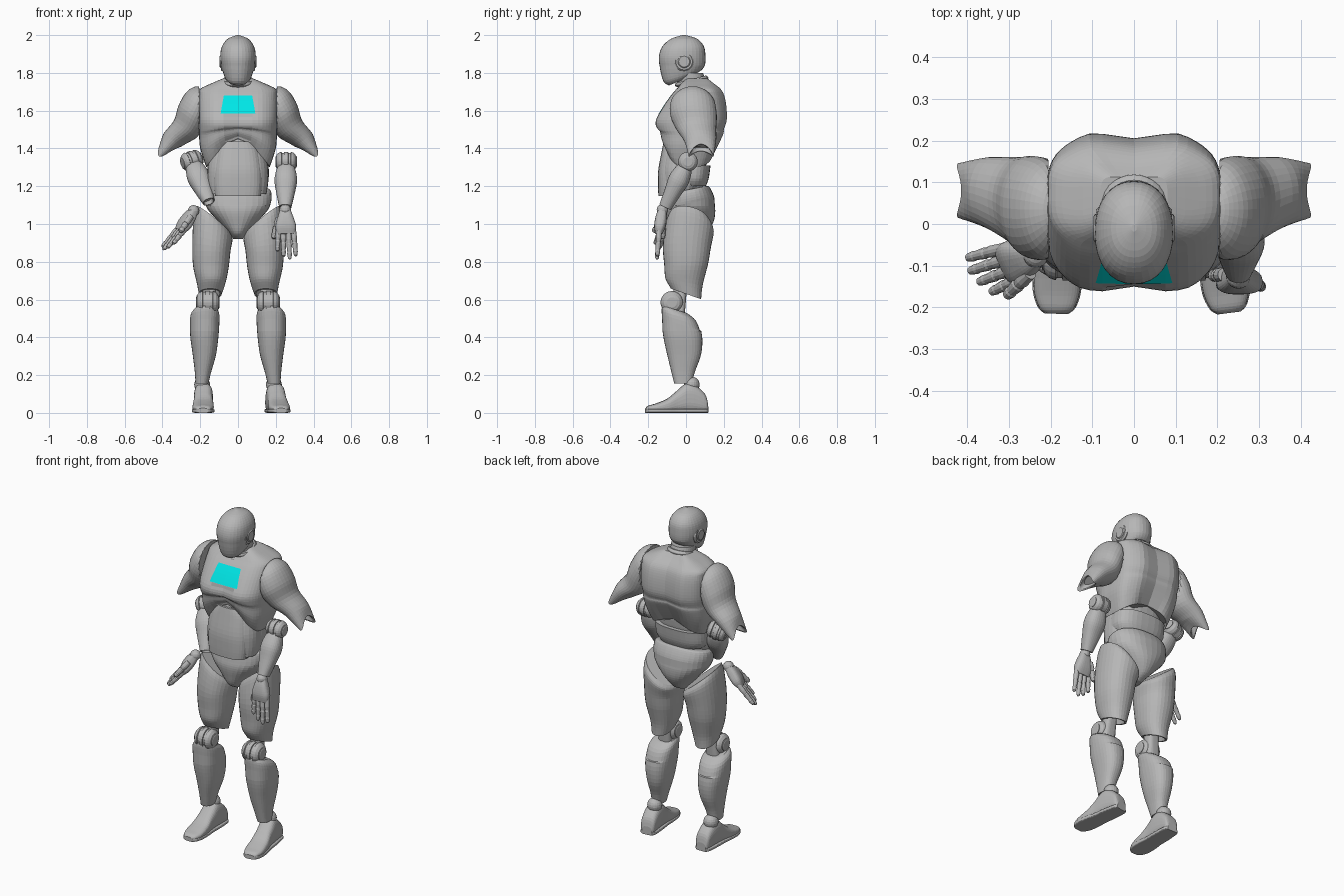
import bpy, bmesh, math
from mathutils import Matrix, Vector

if "Cube" in bpy.data.objects:
    bpy.data.objects.remove(bpy.data.objects["Cube"], do_unlink=True)


def material(name, colour):
    mat = bpy.data.materials.new(name)
    mat.use_nodes = True
    mat.diffuse_color = colour
    mat.node_tree.nodes["Principled BSDF"].inputs["Base Color"].default_value = colour
    return mat


GREY = material("body grey", (0.47, 0.47, 0.47, 1))
CYAN = material("cyan panel", (0.0, 0.8, 0.8, 1))
MIRROR = Matrix.Diagonal((-1, 1, 1, 1))
SIDES = (("left", Matrix.Identity(4)), ("right", MIRROR))


def spline(keys, steps):
    """Smooth rows of numbers with a Catmull-Rom curve."""
    rows = [Vector(k) for k in keys]
    padded = [rows[0]] + rows + [rows[-1]]
    result = []
    for a, b, c, d in zip(padded, padded[1:], padded[2:], padded[3:]):
        for i in range(steps):
            t = i / steps
            result.append(b + (c - a) * t / 2 + (a * 2 - b * 5 + c * 4 - d) * t * t / 2
                          + (b * 3 - a - c * 3 + d) * t ** 3 / 2)
    return result + [rows[-1]]


def loft(name, keys, mat=None, power=2.0, steps=4, warp=None, hollow=0.0, sides=32):
    """Skin superellipse rings; each key is (height, centre x, centre y, radius x, radius y)."""
    mat = mat or Matrix.Identity(4)
    rows = spline(keys, steps)
    if hollow:
        h, cx, cy, rx, ry = rows[-1]
        for depth, scale in ((0, 0.85), (hollow, 0.7)):
            rows.append(Vector((h + depth, cx, cy, rx * scale, ry * scale)))
    bm = bmesh.new()
    rings = []
    for h, cx, cy, rx, ry in rows:
        ring = []
        for i in range(sides):
            angle = math.tau * i / sides
            c, s = math.cos(angle), math.sin(angle)
            p = Vector((cx + rx * math.copysign(abs(c) ** (2 / power), c),
                        cy + ry * math.copysign(abs(s) ** (2 / power), s), h))
            ring.append(bm.verts.new(mat @ (warp(p) if warp else p)))
        rings.append(ring)
    for low, high in zip(rings, rings[1:]):
        for i in range(sides):
            j = (i + 1) % sides
            bm.faces.new((low[i], low[j], high[j], high[i]))
    bm.faces.new(rings[0])
    bm.faces.new(rings[-1])
    bmesh.ops.recalc_face_normals(bm, faces=bm.faces)
    mesh = bpy.data.meshes.new(name)
    bm.to_mesh(mesh)
    bm.free()
    mesh.materials.append(GREY)
    obj = bpy.data.objects.new(name, mesh)
    bpy.context.collection.objects.link(obj)
    return obj


def frame(origin, target, side):
    """Matrix whose z runs from origin to target and whose x leans to side."""
    z = (Vector(target) - Vector(origin)).normalized()
    y = z.cross(Vector(side)).normalized()
    x = y.cross(z)
    return Matrix.Translation(origin) @ Matrix((x, y, z)).transposed().to_4x4()


HUB = ((-1, 0.55), (-0.96, 0.65), (-0.94, 0.65), (-0.94, 0.85), (-0.85, 1), (-0.5, 1))
BARREL = ((-1, 0.45), (-0.95, 0.6), (-0.9, 0.6), (-0.88, 0.7), (-0.7, 0.9), (-0.45, 1), (-0.4, 0.9), (-0.2, 0.9), (-0.18, 1))


def drum(name, centre, axis, radius, half, profile, mat=None):
    """Round joint along an axis, symmetrical about its centre."""
    place = (mat or Matrix.Identity(4)) @ frame(centre, Vector(centre) + Vector(axis), (0, 1, 0))
    full = profile + tuple((-t, r) for t, r in reversed(profile))
    loft(name, [(t * half, 0, 0, r * radius, r * radius) for t, r in full], place, steps=1, sides=24)


def ball(name, centre, radius, mat=None):
    arcs = [math.pi * (i + 0.2) / 10.4 for i in range(11)]
    loft(name, [(-radius * math.cos(a), 0, 0, radius * math.sin(a), radius * math.sin(a)) for a in arcs],
         (mat or Matrix.Identity(4)) @ Matrix.Translation(centre), steps=1, sides=20)


# Head, ears and neck
def jaw(p):
    p.z += p.y * 0.4 * max(0, 1.84 - p.z) / 0.07
    return p


loft("head", [(1.77, 0, -0.03, 0.05, 0.06), (1.79, 0, -0.02, 0.072, 0.1), (1.84, 0, -0.02, 0.088, 0.12),
              (1.89, 0, -0.02, 0.094, 0.123), (1.94, 0, -0.015, 0.085, 0.11), (1.98, 0, -0.01, 0.055, 0.07),
              (2, 0, -0.01, 0.006, 0.008)], power=2.2, warp=jaw)
drum("ear_discs", (0, -0.01, 1.86), (1, 0, 0), 0.052, 0.097, HUB)
loft("neck", [(1.66, 0, 0.06, 0.08, 0.08), (1.73, 0, 0.035, 0.07, 0.08), (1.8, 0, 0.02, 0.07, 0.07)])
for i in range(2):
    z = 1.7 + i * 0.035
    loft("neck_ring", [(z, 0, 0.035, 0.08, 0.08), (z + 0.012, 0, 0.03, 0.085, 0.088),
                       (z + 0.025, 0, 0.025, 0.08, 0.08)], warp=lambda p: p + Vector((0, 0, p.y * 0.25)))


# Chest shell with an arched lower edge, breast relief and shoulder blades
def chest_shape(p):
    front = p.y < 0.03
    if p.z < 1.52:
        arch = (0.15 if front else 0.07) * max(0, 1 - (abs(p.x) / 0.17) ** 1.6)
        p.z = 1.52 - (1.52 - p.z) * (0.22 - arch) / 0.22
    if front:
        p.y += 0.012 * math.exp(-(p.x / 0.025) ** 2) * (1.46 < p.z < 1.58)
        p.y += 0.45 * max(0, abs(p.x) - 0.12) ** 1.2
    else:
        p.y += 0.015 * math.exp(-((abs(p.x) - 0.1) / 0.05) ** 2) - 0.01
    return p


chest = loft("chest", [(1.3, 0, 0.015, 0.168, 0.115), (1.4, 0, 0.02, 0.2, 0.15), (1.47, 0, 0.028, 0.206, 0.168),
                       (1.5, 0, 0.022, 0.207, 0.177), (1.55, 0, 0.027, 0.21, 0.187),
                       (1.62, 0, 0.045, 0.21, 0.167), (1.68, 0, 0.06, 0.208, 0.14),
                       (1.715, 0, 0.065, 0.2, 0.115), (1.745, 0, 0.06, 0.14, 0.085), (1.77, 0, 0.06, 0.08, 0.06)],
             power=4, warp=chest_shape, sides=48)

# Cyan panel cut into the upper chest
mesh = chest.data
mesh.materials.append(CYAN)
bm = bmesh.new()
bm.from_mesh(mesh)
LOW, HIGH, SLANT = 1.585, 1.68, 0.18
cuts = [((0, 0, LOW), (0, 0, -1)), ((0, 0, HIGH), (0, 0, 1)),
        ((0.092, 0, LOW), (1, 0, SLANT)), ((-0.092, 0, LOW), (-1, 0, SLANT))]
for point, normal in cuts:
    bmesh.ops.bisect_plane(bm, geom=bm.verts[:] + bm.edges[:] + bm.faces[:], plane_co=point, plane_no=normal)
bm.normal_update()
for face in bm.faces:
    centre = face.calc_center_median()
    inside = all((centre - Vector(p)).dot(Vector(n)) < 0 for p, n in cuts)
    face.material_index = int(inside and face.normal.y < 0)
bm.to_mesh(mesh)
bm.free()

# Abdomen, front plate, waist and pelvis
abdomen = [(1.16, 0, -0.035, 0.15, 0.09), (1.22, 0, -0.027, 0.16, 0.105), (1.3, 0, -0.015, 0.16, 0.12),
           (1.4, 0, 0, 0.14, 0.115), (1.45, 0, 0, 0.1, 0.1)]
loft("abdomen", abdomen, power=2.6)
loft("abdomen_plate", [(h - 0.012, 0, cy - 0.05, rx * 0.8, ry * 0.68) for h, cx, cy, rx, ry in abdomen], power=2.8)
loft("waist_core", [(1.08, 0, 0.02, 0.12, 0.07), (1.25, 0, 0.02, 0.11, 0.07)], steps=1)
loft("lower_back", [(1.2, 0, 0.02, 0.14, 0.085), (1.24, 0, 0.025, 0.162, 0.095), (1.31, 0, 0.03, 0.162, 0.1)], power=2.6)
loft("pelvis", [(0.92, 0, 0.01, 0.025, 0.04), (0.95, 0, 0.015, 0.045, 0.09), (1.01, 0, 0.025, 0.1, 0.12),
                (1.07, 0, 0.025, 0.155, 0.13), (1.12, 0, 0.025, 0.177, 0.122), (1.17, 0, 0.02, 0.174, 0.105),
                (1.18, 0, 0.02, 0.15, 0.09)], power=2.3, warp=lambda p: p + Vector((0, 0, p.y * 0.2 * (p.z > 1.1))))


# Thigh edges slant up to the hip and down behind the knee
def thigh_shape(p):
    upper = max(0, p.z - 0.85) / 0.17
    lower = max(0, 0.75 - p.z) / 0.12
    p.z += upper * ((p.x - 0.13) * 0.8 - p.y * 0.2) - lower * p.y * 0.35
    return p


def leg(side, mat):
    loft(side + "_thigh", [(1.02, 0.13, 0.02, 0.095, 0.11), (0.98, 0.132, 0.02, 0.103, 0.127),
                           (0.88, 0.14, 0.005, 0.102, 0.127), (0.78, 0.143, 0, 0.095, 0.115),
                           (0.69, 0.142, -0.01, 0.077, 0.098), (0.63, 0.147, 0, 0.06, 0.08)],
         mat, 2.2, warp=thigh_shape, hollow=0.04)
    drum(side + "_knee", (0.16, -0.075, 0.585), (1, 0, 0), 0.06, 0.062, BARREL, mat)
    loft(side + "_knee_link", [(0.48, 0.165, -0.05, 0.045, 0.04), (0.66, 0.15, -0.03, 0.035, 0.035)], mat, 3, 1)
    loft(side + "_shin", [(0.53, 0.168, -0.06, 0.06, 0.065), (0.5, 0.175, -0.037, 0.077, 0.092),
                          (0.41, 0.178, -0.018, 0.075, 0.103), (0.31, 0.178, -0.01, 0.062, 0.09),
                          (0.22, 0.185, -0.015, 0.044, 0.063), (0.155, 0.191, -0.015, 0.034, 0.047)],
         mat, 2.4, hollow=0.03, warp=lambda p: p + Vector((0, 0, -p.y * 0.3 * (p.z > 0.45))))
    ball(side + "_ankle", (0.19, 0.03, 0.15), 0.042, mat)
    # Foot rings run from heel to toe
    heel, toe = (0.2, 0.226) if side == "left" else (0.183, 0.185)
    run = mat @ frame((heel, 0, 0), (toe, -0.2, 0), (1, 0, 0)) @ Matrix.Diagonal((1, -1, 1, 1))
    up = -1 if (run.to_3x3() @ Vector((0, 1, 0))).z < 0 else 1
    foot = [(-0.115, 0.05, 0.03), (-0.1, 0.1, 0.043), (-0.05, 0.145, 0.048), (0, 0.155, 0.05),
            (0.05, 0.115, 0.05), (0.1, 0.075, 0.055), (0.16, 0.05, 0.055), (0.2, 0.038, 0.042), (0.215, 0.025, 0.025)]
    loft(side + "_foot", [(t, 0, up * h / 2, w, h / 2) for t, h, w in foot], run, 2.8)
    loft(side + "_sole", [(t, 0, up * 0.011, w + 0.003, 0.011) for t, h, w in foot], run, 5)


# Upper arm leaning outwards: flat against the chest, scalloped at the elbow
LEAN = Vector((0, 0.81, 0.584))


def arm_shape(p):
    p += LEAN * max(0, -0.025 - p.dot(LEAN))
    p.z -= 0.055 * max(0, p.z - 0.22) / 0.11 * max(0, 1 - ((p.x - 0.045) / 0.066) ** 2)
    return p


def upper_arm(side, mat):
    axis = mat @ frame((0.23, 0.035, 1.63), (0.42, 0.035, 1.365), (0, 1, 0))
    loft(side + "_upper_arm", [(-0.1, 0, -0.005, 0.03, 0.03), (-0.08, 0, 0, 0.075, 0.055), (-0.03, 0, -0.01, 0.115, 0.085),
                               (0.05, 0.005, -0.022, 0.123, 0.09), (0.13, 0.02, -0.035, 0.105, 0.076),
                               (0.22, 0.04, -0.013, 0.085, 0.058), (0.33, 0.045, -0.005, 0.066, 0.034)],
         axis, warp=arm_shape, hollow=-0.04)


def forearm(side, elbow, wrist, axle):
    drum(side + "_elbow", elbow, axle, 0.052, 0.057, BARREL)
    axis = frame(elbow, wrist, (1, 0, 0))
    loft(side + "_forearm", [(0.02, 0, 0, 0.035, 0.03), (0.05, 0, 0, 0.05, 0.045), (0.11, 0, 0, 0.06, 0.055),
                             (0.18, 0, 0, 0.05, 0.045), (0.27, 0, 0, 0.032, 0.034)], axis, 2.3, hollow=-0.02)


# Hand with the thumb on local +x
def hand(side, wrist, tip, thumb_side):
    axis = frame(wrist, tip, thumb_side)
    ball(side + "_wrist", wrist, 0.03)
    loft(side + "_palm", [(0, 0, 0, 0.028, 0.022), (0.04, 0, 0, 0.042, 0.03), (0.09, 0, 0, 0.055, 0.03),
                          (0.13, 0, 0, 0.048, 0.018)], axis, 2.8)

    def finger(name, base, end, radius):
        line = axis @ frame(base, end, (1, 0, 0))
        length = (Vector(end) - Vector(base)).length
        shape = [(0, 0.9), (0.3, 1), (0.45, 0.8), (0.5, 0.95), (0.75, 0.75), (0.8, 0.85), (0.95, 0.65), (1, 0.2)]
        loft(name, [(t * length, 0, 0, r * radius, r * radius) for t, r in shape], line, steps=1, sides=12)

    for i, reach in enumerate((0.22, 0.25, 0.265, 0.25)):
        x = (i - 1.5) * -0.027
        finger(side + "_finger", (x, 0, 0.11), (x * 1.2, 0.012, reach), 0.015)
    finger(side + "_thumb", (0.035, 0.01, 0.04), (0.068, 0.025, 0.15), 0.018)


for side, mat in SIDES:
    leg(side, mat)
    upper_arm(side, mat)
forearm("left", (0.255, 0.01, 1.33), (0.25, -0.115, 1.08), (1, 0, 0))
hand("left", (0.25, -0.125, 1.075), (0.258, -0.165, 0.82), (-1, 0, 0))
forearm("right", (-0.245, 0.045, 1.335), (-0.16, -0.08, 1.13), (1, 0.3, 0.3))
hand("right", (-0.235, -0.075, 1.07), (-0.37, -0.12, 0.87), (0.3, -1, -0.3))
